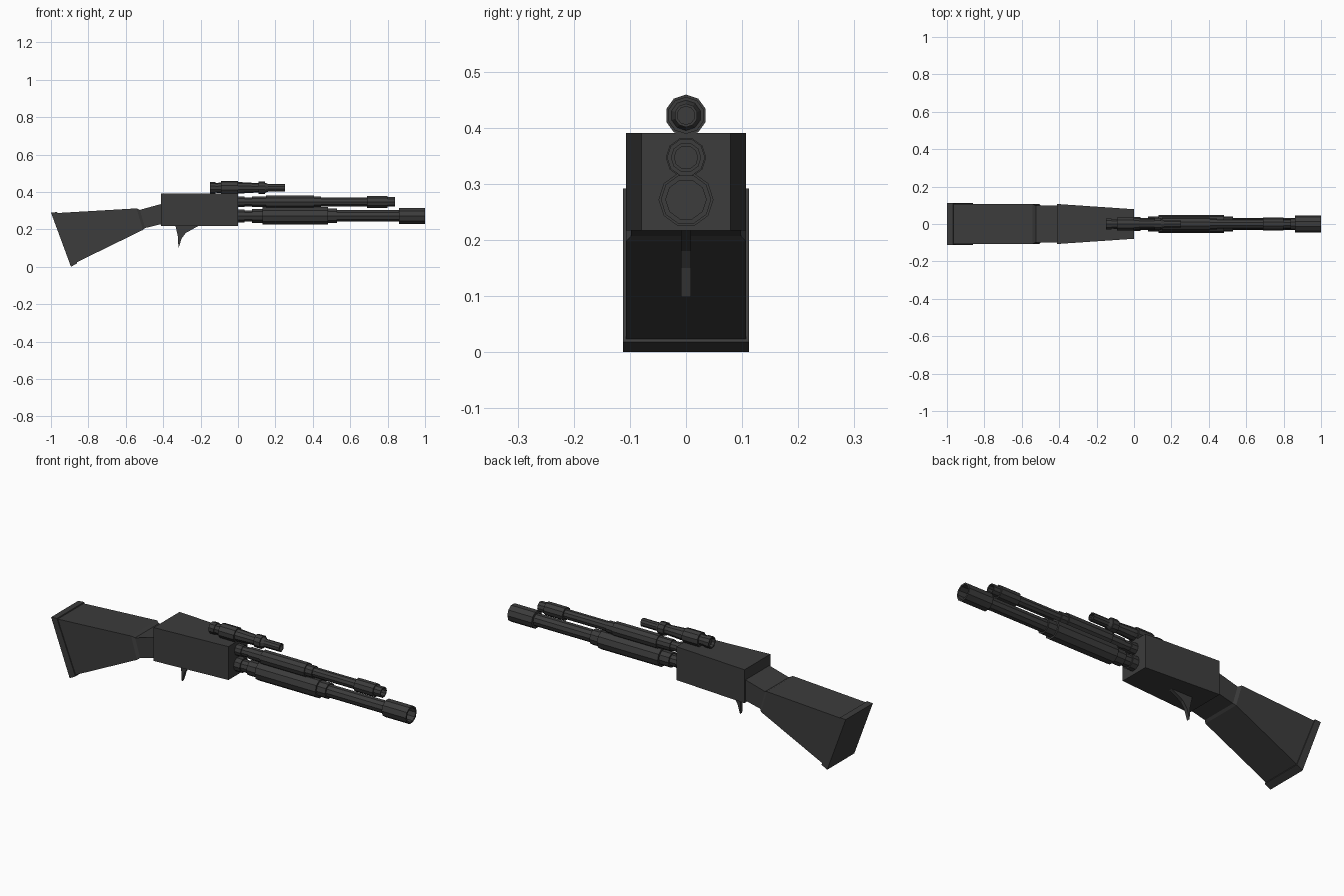
import bpy, bmesh
from math import cos, sin, pi

if "Cube" in bpy.data.objects:
    bpy.data.objects.remove(bpy.data.objects["Cube"])

mat = bpy.data.materials.new("dark_metal")
mat.diffuse_color = (0.045, 0.045, 0.045, 1)
mat.use_nodes = True
mat.node_tree.nodes["Principled BSDF"].inputs["Base Color"].default_value = mat.diffuse_color


def finish(name, bm):
    bmesh.ops.recalc_face_normals(bm, faces=bm.faces)
    mesh = bpy.data.meshes.new(name)
    bm.to_mesh(mesh)
    bm.free()
    mesh.materials.append(mat)
    ob = bpy.data.objects.new(name, mesh)
    bpy.context.collection.objects.link(ob)
    return ob


def skin(name, rings):
    """Bridge successive rings of points and cap both ends."""
    bm = bmesh.new()
    loops = [[bm.verts.new(p) for p in r] for r in rings]
    n = len(loops[0])
    for a, b in zip(loops, loops[1:]):
        for i in range(n):
            j = (i + 1) % n
            bm.faces.new((a[i], a[j], b[j], b[i]))
    bm.faces.new(loops[0])
    bm.faces.new(loops[-1])
    return finish(name, bm)


def loft(name, sections):
    """Sections are (x top, z top, x bottom, z bottom, half width)."""
    return skin(name, [[(xt, -w, zt), (xt, w, zt), (xb, w, zb), (xb, -w, zb)]
                       for xt, zt, xb, zb, w in sections])


def tube(name, z, profile, start=0.0, sides=10):
    """Turned part along x; profile is a list of (x, radius)."""
    return skin(name, [[(x, r * cos(start + 2 * pi * i / sides),
                         z + r * sin(start + 2 * pi * i / sides))
                        for i in range(sides)] for x, r in profile])


# Stock, wrist and receiver
loft("butt_plate", [(-1.0, .290, -.893, 0.0, .112), (-.967, .292, -.86, .018, .112)])
loft("stock", [(-.968, .287, -.866, .022, .107), (-.542, .312, -.508, .197, .107),
               (-.525, .304, -.497, .207, .098), (-.405, .337, -.405, .229, .098)])
loft("receiver", [(-.412, .391, -.412, .217, .107), (0.0, .391, 0.0, .217, .079)])

# Trigger blade
outline = [(-.335, .222), (-.322, .165), (-.318, .098), (-.302, .150),
           (-.280, .180), (-.205, .222)]
skin("trigger", [[(x, y, z) for x, z in outline] for y in (-.009, .009)])

# Lower barrel with fore grip and hollow muzzle
tube("lower_barrel", .272, [
    (-.02, .037), (.035, .037), (.035, .031), (.075, .031), (.075, .039),
    (.13, .039), (.13, .049), (.48, .049), (.48, .040), (.53, .040),
    (.53, .032), (.86, .032), (.86, .045), (1.0, .045), (1.0, .036), (.93, .036)])

# Upper barrel with sleeve and stepped muzzle
tube("upper_barrel", .347, [
    (-.02, .030), (.035, .030), (.035, .025), (.075, .025), (.075, .030),
    (.15, .030), (.15, .036), (.405, .036), (.405, .030), (.445, .030),
    (.445, .025), (.69, .025), (.69, .034), (.80, .034), (.80, .027),
    (.84, .027), (.84, .021), (.80, .021)])

# Scope resting on the receiver
tube("scope", .422, [
    (-.135, .022), (-.15, .024), (-.15, .030), (-.12, .030), (-.12, .026),
    (-.09, .028), (-.09, .037), (0.0, .037), (0.0, .030), (.02, .030),
    (.09, .026), (.11, .026), (.11, .033), (.145, .033), (.145, .027),
    (.16, .021), (.25, .021), (.25, .016), (.235, .016)], start=pi / 2)
